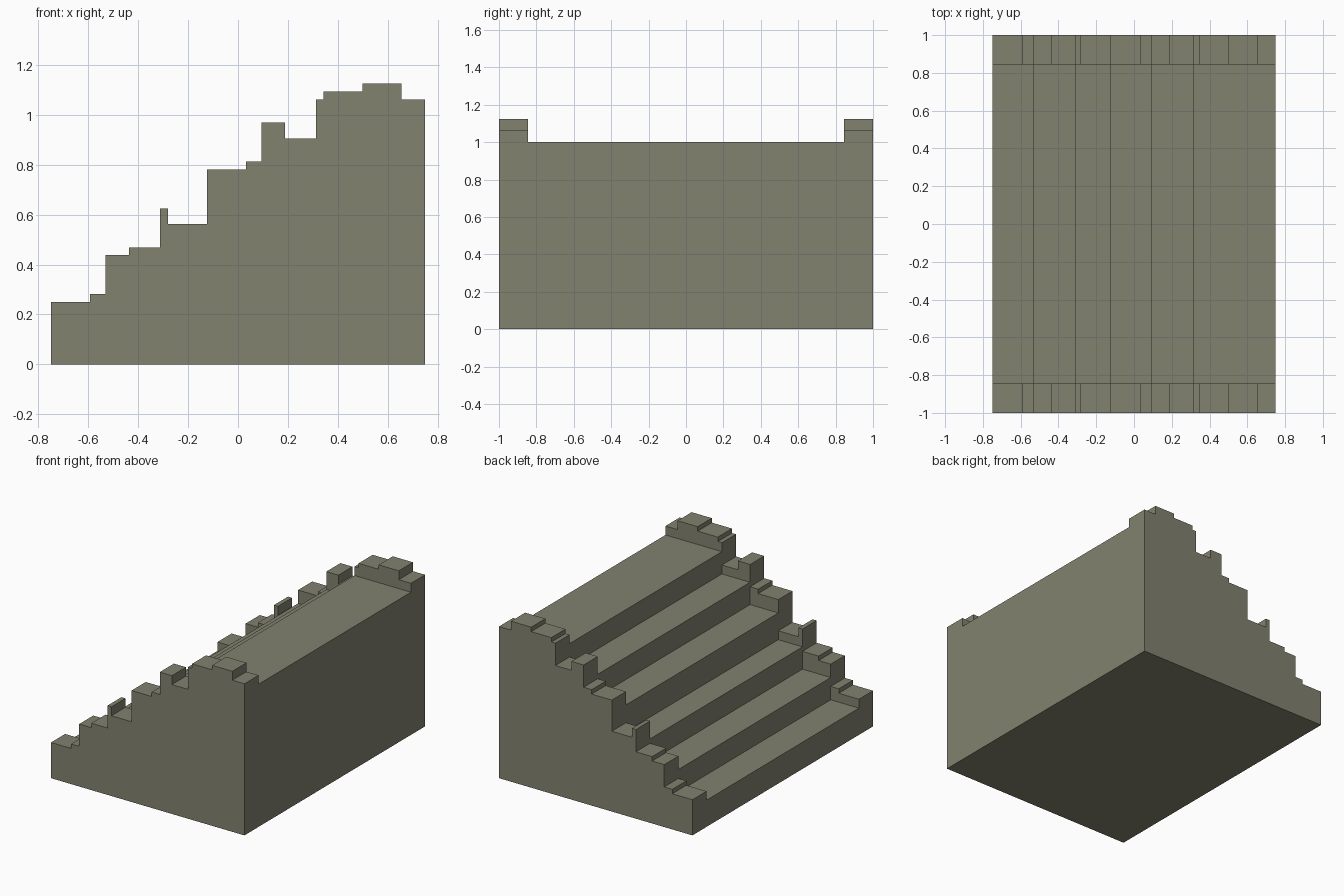
import bpy
import bmesh

if "Cube" in bpy.data.objects:
    bpy.data.objects.remove(bpy.data.objects["Cube"])

U = 1 / 32            # size of one building unit
HALF_X, HALF_Y = 24, 32
RAIL_WIDTH = 5

# Stone colour
stone = bpy.data.materials.new("grey_olive_stone")
colour = (0.223, 0.223, 0.162, 1)
stone.diffuse_color = colour
stone.use_nodes = True
shader = next(n for n in stone.node_tree.nodes if n.type == "BSDF_PRINCIPLED")
shader.inputs["Base Color"].default_value = colour
shader.inputs["Roughness"].default_value = 0.9


def stepped_line(levels, start, end):
    """Outline points for (start_x, height) levels, in units."""
    points = []
    stops = [x for x, _ in levels[1:]] + [end]
    for (x, height), stop in zip(levels, stops):
        points += [(x, height), (stop, height)]
    points[0] = (start, points[0][1])
    return points


def extrude_profile(name, outline, half_depth):
    """Solid made by sweeping an x-z outline along y."""
    bm = bmesh.new()
    verts = [bm.verts.new((x * U, -half_depth * U, z * U)) for x, z in outline]
    face = bm.faces.new(verts)
    swept = bmesh.ops.extrude_face_region(bm, geom=[face])["geom"]
    moved = [g for g in swept if isinstance(g, bmesh.types.BMVert)]
    bmesh.ops.translate(bm, verts=moved, vec=(0, 2 * half_depth * U, 0))
    bmesh.ops.recalc_face_normals(bm, faces=bm.faces)
    mesh = bpy.data.meshes.new(name)
    bm.to_mesh(mesh)
    bm.free()
    mesh.materials.append(stone)
    obj = bpy.data.objects.new(name, mesh)
    bpy.context.collection.objects.link(obj)
    return obj


# Solid block with the uneven crumbling rail outline
rail_levels = [(-24, 8), (-19, 9), (-17, 14), (-14, 15), (-10, 20), (-9, 18),
               (-4, 25), (1, 26), (3, 31), (6, 29), (10, 34), (11, 35),
               (16, 36), (21, 34)]
rail_line = stepped_line(rail_levels, -HALF_X, HALF_X)
staircase = extrude_profile(
    "staircase", [(-HALF_X, 0)] + rail_line + [(HALF_X, 0)], HALF_Y)

# Channel between the two rails, leaving the treads and top landing
tread_levels = [(-24, 6), (-17, 11), (-10, 16), (-4, 22), (3, 27), (10, 32)]
over = HALF_X + 8
tread_line = stepped_line(tread_levels, -over, over)
channel = extrude_profile(
    "tread_channel_cutter", tread_line + [(over, 50), (-over, 50)],
    HALF_Y - RAIL_WIDTH)
channel.hide_render = True

cut = staircase.modifiers.new("cut_treads", "BOOLEAN")
cut.operation = "DIFFERENCE"
cut.solver = "EXACT"
cut.object = channel
bpy.context.view_layer.objects.active = staircase
bpy.ops.object.modifier_apply(modifier=cut.name)
bpy.data.objects.remove(channel)
